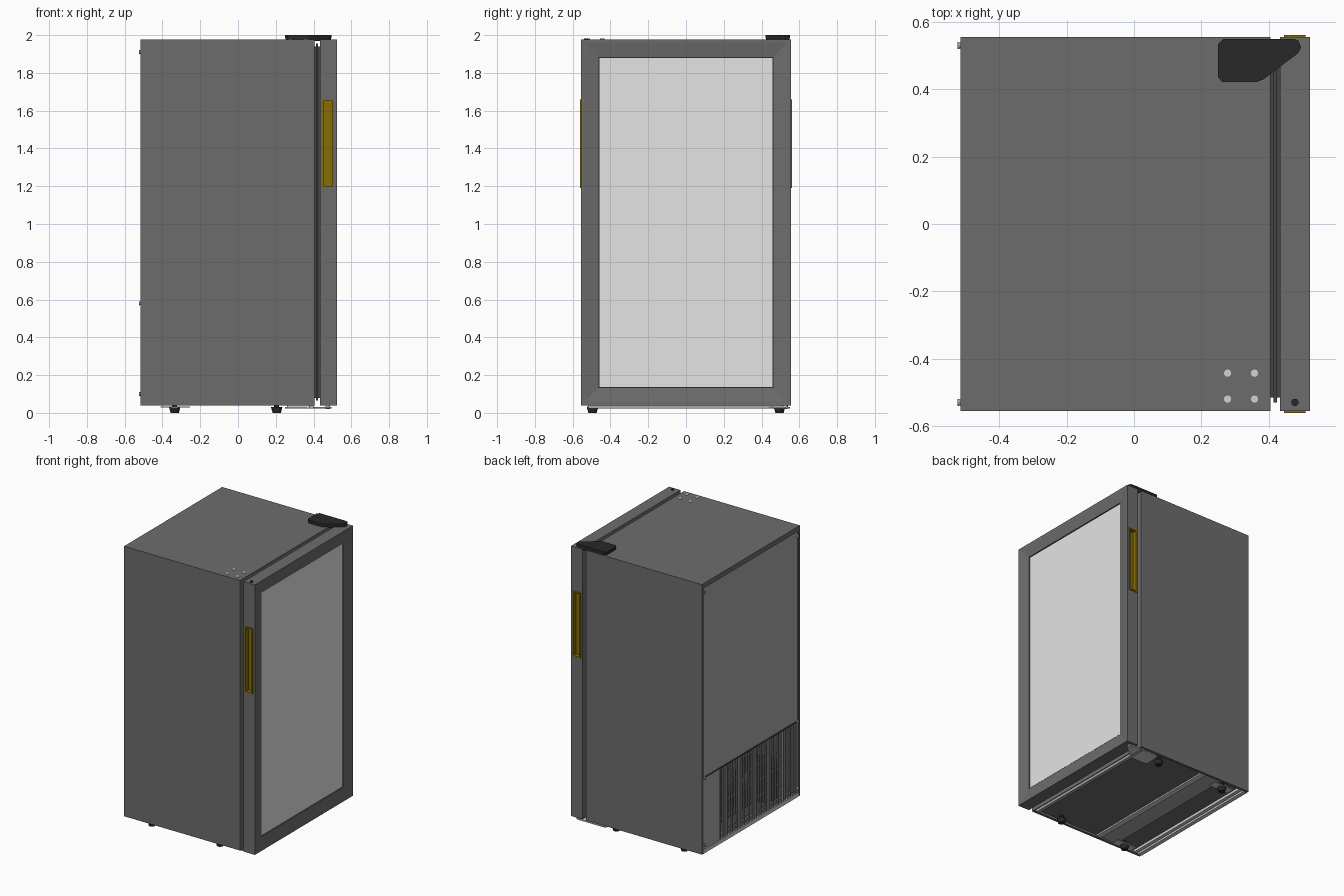
import bpy, bmesh, math
from mathutils import Matrix, Vector

cube = bpy.data.objects.get("Cube")
if cube:
    bpy.data.objects.remove(cube, do_unlink=True)


def material(name, rgb):
    m = bpy.data.materials.new(name)
    m.use_nodes = True
    m.diffuse_color = (*rgb, 1)
    m.node_tree.nodes["Principled BSDF"].inputs["Base Color"].default_value = (*rgb, 1)
    return m


GREY = material("cabinet grey", (0.152, 0.152, 0.152))
GLASS = material("pale glass", (0.78, 0.78, 0.78))
BLACK = material("black plastic", (0.022, 0.022, 0.022))
DARK = material("dark grey", (0.06, 0.06, 0.06))
GOLD = material("gold", (0.24, 0.15, 0.002))
ZINC = material("zinc sheet", (0.4, 0.4, 0.4))
METAL = material("bright metal", (0.65, 0.65, 0.65))


def finish(name, bm, mat, smooth=False):
    bmesh.ops.recalc_face_normals(bm, faces=bm.faces)
    mesh = bpy.data.meshes.new(name)
    bm.to_mesh(mesh)
    bm.free()
    mesh.materials.append(mat)
    ob = bpy.data.objects.new(name, mesh)
    bpy.context.collection.objects.link(ob)
    if smooth:
        bpy.ops.object.select_all(action='DESELECT')
        ob.select_set(True)
        bpy.context.view_layer.objects.active = ob
        bpy.ops.object.shade_smooth_by_angle(angle=math.radians(35))
    return ob


def add_box(bm, x, y, z):
    lo, hi = Vector((x[0], y[0], z[0])), Vector((x[1], y[1], z[1]))
    mat = Matrix.Translation((lo + hi) / 2) @ Matrix.Diagonal((*(hi - lo), 1))
    bmesh.ops.create_cube(bm, size=1, matrix=mat)


def box(name, x, y, z, mat):
    bm = bmesh.new()
    add_box(bm, x, y, z)
    return finish(name, bm, mat)


def cylinder(name, centre, r, depth, mat, axis='Z', r2=None, sides=16):
    bm = bmesh.new()
    turn = Matrix.Rotation(math.pi / 2, 4, 'Y') if axis == 'X' else Matrix()
    bmesh.ops.create_cone(bm, cap_ends=True, segments=sides, radius1=r,
                          radius2=r if r2 is None else r2, depth=depth,
                          matrix=Matrix.Translation(centre) @ turn)
    return finish(name, bm, mat, True)


def prism(name, points, z0, z1, mat):
    bm = bmesh.new()
    face = bm.faces.new([bm.verts.new((x, y, z0)) for x, y in points])
    out = bmesh.ops.extrude_face_region(bm, geom=[face])["geom"]
    bmesh.ops.translate(bm, vec=(0, 0, z1 - z0),
                        verts=[v for v in out if isinstance(v, bmesh.types.BMVert)])
    return finish(name, bm, mat)


W, BOT, TOP = 0.556, 0.04, 1.977       # half width, underside, top
BACK, FRONT = -0.515, 0.405            # cabinet depth
VENT = 0.58                            # top of the rear compartment
SHEET = W - 0.018                      # inside of the side walls
inner = (-SHEET, SHEET)

# Cabinet shell
for s, side in ((-1, "right"), (1, "left")):
    box(f"cabinet_{side}_side", (BACK, FRONT), sorted((s * W, s * SHEET)), (BOT, TOP), GREY)
box("cabinet_top", (BACK, FRONT), inner, (TOP - 0.035, TOP), GREY)
box("cabinet_front", (FRONT - 0.03, FRONT), inner, (BOT, TOP - 0.035), GREY)
box("back_panel", (BACK + 0.006, BACK + 0.03), inner, (VENT, TOP - 0.035), ZINC)
box("back_panel_seam", (BACK + 0.001, BACK + 0.01), inner, (VENT - 0.005, VENT + 0.003), DARK)

# Underside and rear compartment
box("base_pan", (-0.13, FRONT - 0.03), inner, (0.055, 0.07), GREY)
box("base_strip", (-0.17, -0.13), inner, (0.045, 0.06), METAL)
box("base_step", (-0.3, -0.17), inner, (0.05, 0.065), ZINC)
box("compartment_floor", (-0.45, -0.3), inner, (0.06, 0.07), GREY)
box("rear_rail", (BACK, -0.485), inner, (0.038, 0.065), METAL)
box("rear_rail_step", (-0.475, -0.45), inner, (0.042, 0.065), METAL)
box("compartment_wall", (-0.2, -0.18), inner, (0.07, VENT), GREY)
box("compartment_ceiling", (BACK + 0.03, -0.18), inner, (VENT, VENT + 0.02), GREY)
box("vent_side_panel", (BACK + 0.004, BACK + 0.012), (0.35, SHEET), (0.065, VENT), ZINC)
box("vent_side_edge", (BACK + 0.004, BACK + 0.012), (-SHEET, -0.52), (0.065, VENT), ZINC)

# Rear grille: upright slats and cross wires
bm = bmesh.new()
slats = 32
for i in range(slats):
    y = -0.51 + 0.85 * i / (slats - 1)
    add_box(bm, (BACK + 0.004, BACK + 0.012), (y - 0.006, y + 0.006), (0.065, VENT))
for i in range(5):
    z = 0.09 + 0.115 * i
    add_box(bm, (BACK + 0.012, BACK + 0.018), (-0.52, 0.35), (z - 0.004, z + 0.004))
finish("vent_grille", bm, ZINC)

# Machinery behind the grille
cylinder("fan_housing", (-0.42, -0.05, 0.33), 0.17, 0.05, DARK, 'X', sides=32)
cylinder("fan_hub", (-0.45, -0.05, 0.33), 0.05, 0.04, GREY, 'X')
cylinder("compressor", (-0.35, -0.36, 0.19), 0.11, 0.24, BLACK, sides=24)
box("condenser", (-0.38, -0.3), (-0.22, 0.15), (0.08, 0.52), DARK)

# Rear screws
for y in (-0.53, 0.53):
    for z in (0.1, VENT, 1.91):
        cylinder("rear_screw", (BACK - 0.003, y, z), 0.011, 0.012, ZINC, 'X', r2=0.008, sides=12)

# Feet with brackets
for x in (-0.335, 0.205):
    for y in (-0.495, 0.495):
        cylinder("foot", (x, y, 0.015), 0.022, 0.03, BLACK, r2=0.03)
        cylinder("foot_stem", (x, y, 0.042), 0.014, 0.04, BLACK, sides=10)
for y in (-0.495, 0.495):
    box("foot_bracket", (-0.41, -0.255), (y - 0.03, y + 0.03), (0.028, 0.034), METAL)

# Door gasket
box("door_gasket", (FRONT, 0.437), (-0.515, 0.515), (0.08, 1.94), DARK)
box("gasket_lip", (0.414, 0.424), (-0.53, 0.53), (0.065, 1.955), DARK)

# Door frame: nested rectangles lofted into a mitred face sloping to the glass
RINGS = ((0.0, 0.433), (0.0, 0.523), (0.02, 0.522), (0.092, 0.51), (0.092, 0.49))
bm = bmesh.new()
loops = []
for inset, x in RINGS:
    w, lo, hi = W - inset, BOT + inset, TOP - inset
    loops.append([bm.verts.new((x, y, z)) for y, z in ((-w, lo), (w, lo), (w, hi), (-w, hi))])
for a, b in zip(loops, loops[1:]):
    for i in range(4):
        j = (i + 1) % 4
        bm.faces.new((a[i], a[j], b[j], b[i]))
bm.faces.new(loops[0])
bm.faces.new(loops[-1])
door = finish("door_frame", bm, GREY)

# Grip pockets cut in both door edges
HX, HZ = (0.445, 0.509), (1.19, 1.66)
bm = bmesh.new()
for s in (-1, 1):
    add_box(bm, (HX[0] + 0.004, HX[1] - 0.004), sorted((s * 0.52, s * 0.6)), (HZ[0] + 0.004, HZ[1] - 0.004))
cutter = finish("pocket_cutter", bm, GOLD)
cutter.hide_render = True
cut = door.modifiers.new("pockets", 'BOOLEAN')
cut.object, cut.operation, cut.solver = cutter, 'DIFFERENCE', 'EXACT'
bpy.context.view_layer.objects.active = door
bpy.ops.object.modifier_apply(modifier=cut.name)
bpy.data.objects.remove(cutter, do_unlink=True)

# Gold trays lining the pockets
for s, side in ((-1, "right"), (1, "left")):
    bm = bmesh.new()
    rim = sorted((s * 0.522, s * (W + 0.005)))
    t = 0.009
    for x in (HX[0], HX[1] - t):
        add_box(bm, (x, x + t), rim, HZ)
    for z in (HZ[0], HZ[1] - t):
        add_box(bm, (HX[0] + t, HX[1] - t), rim, (z, z + t))
    add_box(bm, (HX[0] + t, HX[1] - t), sorted((s * 0.521, s * 0.53)), (HZ[0] + t, HZ[1] - t))
    finish(f"{side}_grip", bm, GOLD)

# Glass with a thin black seal
box("glass_seal", (0.49, 0.502), (-0.464, 0.464), (0.132, 1.885), BLACK)
box("door_glass", (0.495, 0.506), (-0.459, 0.459), (0.137, 1.88), GLASS)

# Hinges
HINGE = ((0.25, 0.535), (0.25, 0.435), (0.262, 0.422), (0.365, 0.422), (0.385, 0.43),
         (0.488, 0.508), (0.496, 0.525), (0.488, 0.545), (0.475, 0.55), (0.265, 0.55))
prism("top_hinge_cover", HINGE, 1.984, 2.0, BLACK)
prism("top_hinge_base", [(x * 0.98 + 0.007, y * 0.98 + 0.01) for x, y in HINGE], 1.97, 1.984, BLACK)
prism("bottom_hinge", HINGE, 0.024, 0.032, METAL)
cylinder("bottom_hinge_pin", (0.475, 0.525, 0.035), 0.012, 0.03, METAL, sides=12)
box("bottom_hinge_mount", (0.26, 0.39), (0.43, 0.53), (0.03, 0.06), METAL)
box("front_kick_rail", (0.375, 0.4), (-0.52, 0.54), (0.022, 0.045), ZINC)

# Top plugs for the spare hinge position
for x in (0.278, 0.358):
    for y in (-0.52, -0.443):
        cylinder("top_plug", (x, y, TOP), 0.011, 0.008, METAL, sides=10)
cylinder("door_plug", (0.478, -0.53, TOP), 0.011, 0.012, BLACK, sides=12)
